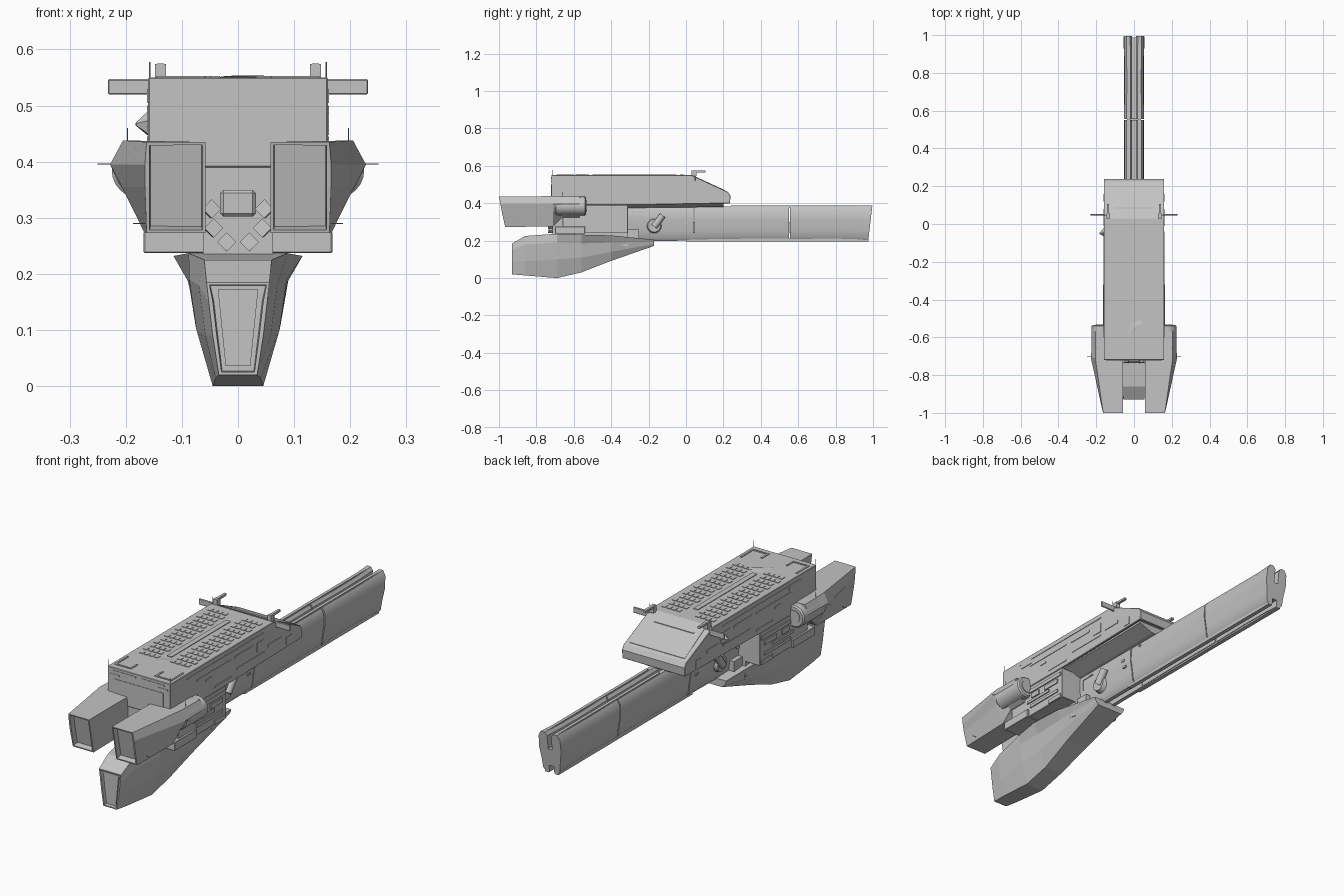
import bpy, bmesh, math
from mathutils import Matrix, Vector

grey = bpy.data.materials.new("hull_grey")
grey.diffuse_color = (0.55, 0.55, 0.55, 1)


def finish(name, bm, smooth=None, bevel=0):
    bmesh.ops.recalc_face_normals(bm, faces=bm.faces)
    me = bpy.data.meshes.new(name)
    bm.to_mesh(me)
    bm.free()
    me.materials.append(grey)
    ob = bpy.data.objects.new(name, me)
    bpy.context.collection.objects.link(ob)
    if bevel:
        m = ob.modifiers.new("edge", 'BEVEL')
        m.width, m.segments, m.limit_method = bevel, 1, 'ANGLE'
        m.angle_limit = math.radians(40)
    if smooth:
        bpy.ops.object.select_all(action='DESELECT')
        ob.select_set(True)
        bpy.context.view_layer.objects.active = ob
        bpy.ops.object.shade_smooth_by_angle(angle=math.radians(smooth))
    return ob


def loft(name, rings, recess=None, smooth=None, bevel=0):
    """Skin closed rings of 3D points; recess=(width, depth) sinks the first cap."""
    bm = bmesh.new()
    vs = [[bm.verts.new(p) for p in r] for r in rings]
    n = len(vs[0])
    for a, b in zip(vs, vs[1:]):
        for i in range(n):
            j = (i + 1) % n
            bm.faces.new((a[i], a[j], b[j], b[i]))
    cap = bm.faces.new(vs[0])
    bm.faces.new(vs[-1])
    bmesh.ops.recalc_face_normals(bm, faces=bm.faces)
    if recess:
        bmesh.ops.inset_region(bm, faces=[cap], thickness=recess[0], depth=0)
        bmesh.ops.inset_region(bm, faces=[cap], thickness=0.002, depth=-recess[1])
    return finish(name, bm, smooth, bevel)


def extrude_x(name, profile, w, **kw):
    return loft(name, [[(x, y, z) for y, z in profile] for x in (-w, w)], **kw)


def boxes(name, spans, bevel=0):
    """Each span is (x0, x1, y0, y1, z0, z1)."""
    bm = bmesh.new()
    for x0, x1, y0, y1, z0, z1 in spans:
        m = Matrix.Translation(((x0 + x1) / 2, (y0 + y1) / 2, (z0 + z1) / 2))
        bmesh.ops.create_cube(bm, size=1, matrix=m @ Matrix.Diagonal((x1 - x0, y1 - y0, z1 - z0, 1)))
    return finish(name, bm, bevel=bevel)


def both(spans):
    return spans + [(-b, -a, *r) for a, b, *r in spans]


def rod(name, p, q, r1, r2=None, seg=16, smooth=40, bevel=0):
    p, q = Vector(p), Vector(q)
    bm = bmesh.new()
    m = Matrix.Translation((p + q) / 2) @ (q - p).to_track_quat('Z', 'Y').to_matrix().to_4x4()
    bmesh.ops.create_cone(bm, cap_ends=True, segments=seg, radius1=r1,
                          radius2=r1 if r2 is None else r2, depth=(q - p).length, matrix=m)
    return finish(name, bm, smooth, bevel)


# upper hull with sloped rear, shallow recessed underside and sloped belly
hull = extrude_x("upper_hull", [(-0.72, 0.55), (0.03, 0.55), (0.225, 0.46), (0.238, 0.44),
                                (0.235, 0.40), (-0.30, 0.39), (-0.72, 0.39)], 0.16, bevel=0.002)
bm = bmesh.new()
bm.from_mesh(hull.data)
under = [f for f in bm.faces if f.normal.z < -0.9]
bmesh.ops.inset_region(bm, faces=under, thickness=0.012, depth=0)
bmesh.ops.inset_region(bm, faces=under, thickness=0.003, depth=-0.015)
bm.to_mesh(hull.data)
bm.free()
belly = [(0.138, 0.42), (0.132, 0.398), (0.06, 0.372)]
belly += [(-x, z) for x, z in reversed(belly)]
loft("hull_belly", [[(x, y, z + d) for x, z in belly] for y, d in ((-0.60, 0), (0.20, 0.008))])

# rear slope plate and front plate
loft("rear_slope_plate", [[(x, y, z + d) for x, y, z in
     ((-0.13, 0.05, 0.541), (0.13, 0.05, 0.541), (0.14, 0.21, 0.467), (-0.14, 0.21, 0.467))]
     for d in (-0.01, 0.002)])
boxes("front_plate", [(-0.125, 0.125, -0.722, -0.71, 0.42, 0.50)])
boxes("front_slots", both([(0.015, 0.13, -0.722, -0.71, 0.53, 0.538),
                           (0.10, 0.148, -0.722, -0.71, 0.515, 0.521)]))

# staggered rows of raised roof tiles
tiles = []
for row in range(14):
    for col in range(4):
        x = 0.032 + col * 0.025 + (0.008 if row % 2 else 0)
        y = -0.54 + row * 0.039
        tiles.append((x, x + 0.018, y, y + 0.022, 0.548, 0.5525))
boxes("roof_tiles", both(tiles))
boxes("roof_spine_strip", [(-0.012, 0.012, -0.50, -0.07, 0.548, 0.553)])
boxes("roof_corner_frames", both([(0.06, 0.145, -0.692, -0.684, 0.548, 0.553),
                                  (0.137, 0.145, -0.684, -0.60, 0.548, 0.553),
                                  (0.06, 0.068, -0.684, -0.64, 0.548, 0.553)]))
boxes("roof_rear_bar", [(-0.10, 0.10, 0.082, 0.088, 0.51, 0.528)])
loft("roof_fin", [[(-0.035, -0.61, 0.548), (0.02, -0.50, 0.548), (-0.03, -0.51, 0.548)],
                  [(-0.03, -0.60, 0.552), (0.05, -0.525, 0.554), (0.0, -0.55, 0.554)]])

# raised panels on the hull sides
boxes("hull_side_panels", both([(0.157, 0.1625, *r) for r in (
    (-0.60, -0.04, 0.525, 0.530), (-0.59, -0.52, 0.505, 0.525), (-0.53, -0.28, 0.492, 0.497),
    (-0.25, -0.12, 0.488, 0.500), (-0.46, -0.42, 0.463, 0.472), (-0.24, -0.04, 0.435, 0.441),
    (-0.09, -0.04, 0.455, 0.50), (-0.01, 0.08, 0.448, 0.462), (0.12, 0.16, 0.41, 0.445),
    (-0.40, -0.28, 0.412, 0.418))]))

# long split spine in three sections
half = [(0.010, 0.31), (0.010, 0.372), (0.020, 0.386), (0.040, 0.386), (0.053, 0.365),
        (0.055, 0.31), (0.046, 0.255), (0.042, 0.215), (0.030, 0.200), (0.012, 0.200), (0.012, 0.232)]
ring = half + [(-x, z) for x, z in reversed(half)]


def spine_ring(y, s=1.0, lean=0.0):
    return [(x * s, y + lean * (z - 0.39), 0.295 + (z - 0.295) * s) for x, z in ring]


loft("spine_front", [spine_ring(-0.55, 1.04), spine_ring(0.04, 1.0)], smooth=35)
loft("spine_middle", [spine_ring(0.045, 0.99), spine_ring(0.30, 0.96), spine_ring(0.55, 0.96)], smooth=35)
loft("spine_rear", [spine_ring(0.556, 0.98), spine_ring(0.75, 0.95), spine_ring(0.90, 0.97),
                    spine_ring(0.997, 1.02, 0.12)], smooth=35)
boxes("spine_core", [(-0.035, 0.035, -0.5, 0.94, 0.24, 0.30)])
boxes("spine_lower_rails", both([(0.015, 0.034, 0.0, 0.975, 0.196, 0.212)]))
boxes("spine_upper_guides", both([(0.022, 0.036, 0.24, 0.97, 0.375, 0.387)]))
boxes("spine_side_plates", both([(0.045, 0.058, *r) for r in (
    (-0.29, -0.22, 0.350, 0.356), (-0.29, -0.284, 0.30, 0.35), (-0.02, 0.0, 0.325, 0.335),
    (-0.01, 0.01, 0.29, 0.30), (0.10, 0.11, 0.355, 0.362))]))

# middle block that joins hull, nacelles and lower pod
boxes("connector_block", both([(0.0, 0.168, -0.70, -0.54, 0.237, 0.276),
                               (0.05, 0.158, -0.66, -0.31, 0.24, 0.39)]), bevel=0.002)
boxes("centre_block", [(-0.062, 0.062, -0.715, -0.31, 0.235, 0.43)])
extrude_x("connector_wedge", [(-0.60, 0.25), (-0.60, 0.235), (-0.31, 0.168), (-0.31, 0.25)], 0.085)
boxes("connector_greebles", both([(0.15, 0.163, *r) for r in (
    (-0.54, -0.32, 0.355, 0.372), (-0.55, -0.40, 0.305, 0.318), (-0.53, -0.34, 0.278, 0.292),
    (-0.43, -0.34, 0.325, 0.345), (-0.40, -0.32, 0.242, 0.262), (-0.52, -0.47, 0.325, 0.348))]))

# small thruster blocks between the nacelles
boxes("centre_nozzle", [(-0.032, 0.032, -0.735, -0.70, 0.302, 0.350)], bevel=0.006)
for i, (x, z) in enumerate([(0.022, 0.253), (0.048, 0.278), (0.052, 0.312)]):
    for s, side in ((1, "right"), (-1, "left")):
        rod(f"thruster_{i}_{side}", (s * x, -0.70, z), (s * x * 0.9, -0.735, z + 0.004),
            0.012, 0.017, seg=4, smooth=None)

# side-dependent parts
for s, side in ((1, "right"), (-1, "left")):
    # engine nacelle: slanted mouth widening to a six-sided shoulder
    mouth = [(0.058, -1.0, 0.435), (0.163, -1.0, 0.435), (0.166, -0.992, 0.395),
             (0.166, -0.985, 0.355), (0.163, -0.967, 0.273), (0.058, -0.967, 0.273)]
    sh = [(0.058, 0.434), (0.205, 0.438), (0.228, 0.395), (0.207, 0.355), (0.168, 0.276), (0.058, 0.276)]
    rear = [(0.058, 0.434), (0.205, 0.436), (0.225, 0.395), (0.207, 0.352), (0.165, 0.325), (0.058, 0.325)]
    rings = [mouth, [(x, -0.71, z) for x, z in sh], [(x, -0.66, z) for x, z in rear],
             [(x, -0.57, z) for x, z in rear]]
    loft(f"nacelle_{side}", [[(s * x, y, z) for x, y, z in r] for r in rings], recess=(0.008, 0.025))
    rod(f"nacelle_drum_{side}", (s * 0.175, -0.70, 0.385), (s * 0.175, -0.535, 0.385), 0.05,
        seg=24, bevel=0.006)
    rod(f"nacelle_drum_cap_{side}", (s * 0.175, -0.54, 0.385), (s * 0.175, -0.532, 0.385), 0.03, seg=20)

    # round turret on the spine flank
    rod(f"turret_base_{side}", (s * 0.04, -0.17, 0.28), (s * 0.066, -0.17, 0.28), 0.042, 0.034, seg=20)
    rod(f"turret_barrel_{side}", (s * 0.066, -0.17, 0.275), (s * 0.066, -0.125, 0.335), 0.018, seg=12)

    # rear roof blades, posts and thin antennas
    boxes(f"roof_blade_{side}", [(min(s * 0.15, s * 0.232), max(s * 0.15, s * 0.232),
                                  0.046, 0.053, 0.52, 0.547)], bevel=0.002)
    boxes(f"roof_post_{side}", [(s * 0.138 - 0.010, s * 0.138 + 0.010, 0.03, 0.055, 0.545, 0.574),
                                (s * 0.138 - 0.006, s * 0.138 + 0.006, 0.03, 0.105, 0.565, 0.575)])
    for i, (p, q) in enumerate([
            ((0.157, -0.715, 0.54), (0.157, -0.715, 0.578)), ((0.157, 0.04, 0.54), (0.157, 0.04, 0.578)),
            ((0.22, -0.70, 0.396), (0.25, -0.70, 0.396)), ((0.16, -0.90, 0.29), (0.187, -0.90, 0.29)),
            ((0.053, -0.88, 0.18), (0.053, -0.88, 0.212)), ((0.197, -0.66, 0.42), (0.197, -0.66, 0.46))]):
        rod(f"antenna_{side}_{i}", (s * p[0], *p[1:]), (s * q[0], *q[1:]), 0.0012, seg=4, smooth=None)

# single cone stub on the left hull side
rod("hull_spike", (-0.155, -0.045, 0.467), (-0.182, -0.05, 0.467), 0.028, 0.003, seg=5, smooth=None)


# lower pod: loft with a wide deck over a bulged keel; widths at keel, bilge, waist and deck
def pod_ring(y, *pts):
    return [(x, y, z) for x, z in pts] + [(-x, y, z) for x, z in reversed(pts)]


loft("lower_pod", [
    pod_ring(-0.93, (0.034, 0.02), (0.045, 0.09), (0.052, 0.15), (0.056, 0.185)),
    pod_ring(-0.86, (0.040, 0.014), (0.058, 0.09), (0.070, 0.18), (0.060, 0.225)),
    pod_ring(-0.69, (0.045, 0.0), (0.074, 0.10), (0.087, 0.19), (0.088, 0.237)),
    pod_ring(-0.56, (0.045, 0.03), (0.076, 0.11), (0.088, 0.185), (0.115, 0.232)),
    pod_ring(-0.40, (0.055, 0.092), (0.078, 0.14), (0.090, 0.19), (0.112, 0.228)),
    pod_ring(-0.17, (0.065, 0.172), (0.076, 0.182), (0.082, 0.194), (0.085, 0.205))],
    recess=(0.007, 0.015))
loft("pod_mouth_plate", [[(x, y, z) for x, z in
     ((-0.022, 0.036), (0.022, 0.036), (0.036, 0.172), (-0.036, 0.172))] for y in (-0.919, -0.90)])
boxes("pod_mount", [(-0.07, 0.07, -0.66, -0.25, 0.20, 0.26)])
